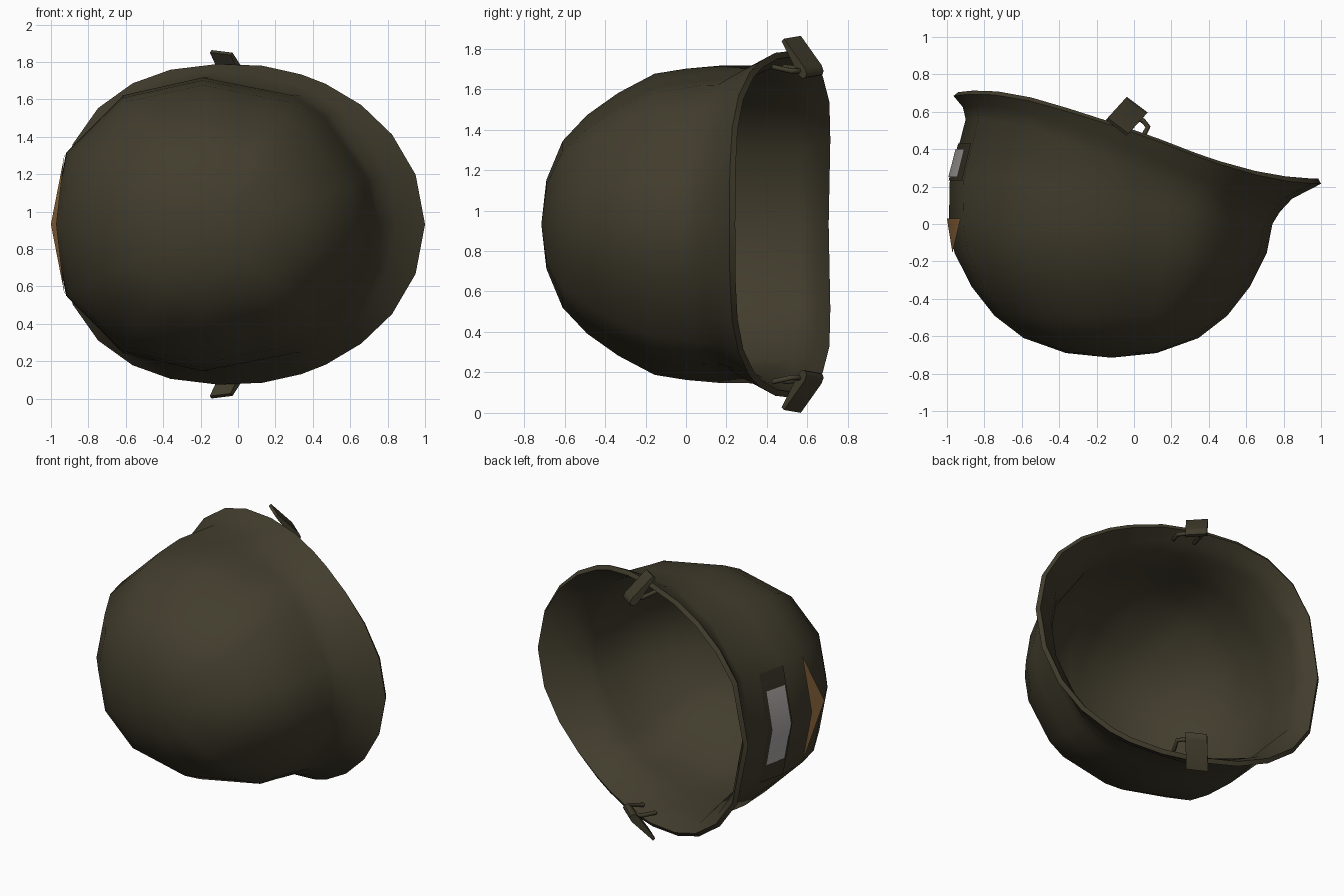
import bpy, bmesh, math
from mathutils import Vector

if "Cube" in bpy.data.objects:
    bpy.data.objects.remove(bpy.data.objects["Cube"])

ZC = 0.932  # mirror plane height


def material(name, rgb):
    m = bpy.data.materials.new(name)
    m.diffuse_color = (*rgb, 1)
    m.use_nodes = True
    m.node_tree.nodes["Principled BSDF"].inputs["Base Color"].default_value = m.diffuse_color
    return m


OLIVE = material("olive", (0.054, 0.046, 0.026))
DARK = material("dark olive", (0.044, 0.037, 0.022))
GREY = material("pale grey", (0.42, 0.39, 0.39))
BROWN = material("orange brown", (0.40, 0.20, 0.07))


def add_mesh(name, bm, mat, angle, solid=0.0):
    me = bpy.data.meshes.new(name)
    bm.to_mesh(me)
    bm.free()
    me.materials.append(mat)
    ob = bpy.data.objects.new(name, me)
    bpy.context.collection.objects.link(ob)
    bpy.ops.object.select_all(action='DESELECT')
    ob.select_set(True)
    bpy.context.view_layer.objects.active = ob
    if solid:
        mod = ob.modifiers.new("thickness", 'SOLIDIFY')
        mod.thickness = solid
        mod.offset = -1
        bpy.ops.object.modifier_apply(modifier=mod.name)
    bpy.ops.object.shade_smooth_by_angle(angle=math.radians(angle))
    return ob


# ---- shell rings: (centre x, front x, back x, half height, y front/side/back)
DOME = [(0.28, 0.22, -0.69), (0.54, 0.412, -0.61), (0.72, 0.54, -0.49),
        (0.86, 0.65, -0.335), (0.965, 0.745, -0.155), (1, 0.77, 0)]
RINGS = [(-0.12, -0.12 + 0.86 * u, -0.12 - 0.87 * u, h, y, y, y) for u, h, y in DOME]
RINGS += [(-0.12, 0.755, -0.985, 0.785, 0.025, 0.16, 0.23),   # wall
          (-0.09, 0.78, -0.90, 0.787, 0.065, 0.35, 0.56),     # neck
          (-0.06, 0.845, -0.915, 0.815, 0.135, 0.43, 0.625),  # flare
          (-0.03, 1.0, -0.965, 0.858, 0.215, 0.505, 0.685)]   # rim
half = [0, 18, 34, 48, 61, 69, 81, 93, 107, 121, 137, 154, 180]
ANGLES = half + [360 - a for a in half[-2:0:-1]]
N = len(ANGLES)
FACETS = [0, 18, 48, 61, 93, 121, 154, 180]  # coarser facets of the dome


def smooth_point(ring, deg):
    cx, fx, bx, hz, yf, ys, yb = ring
    c, s = math.cos(math.radians(deg)), math.sin(math.radians(deg))
    p = 1.0 if c > 0 else 2 / 2.37          # squarer towards the nape
    x = cx + (fx - cx if c > 0 else bx - cx) * abs(c) ** p
    z = math.copysign(abs(s) ** p, s) * hz if abs(s) > 1e-6 else 0
    y = ys + (yf - yb) / 2 * c + ((yf + yb) / 2 - ys) * c * c
    y -= (0.36 if c > 0 else 0.27) * (yb - yf) * c * (1 - c * c)  # S-curved edge line
    return Vector((x, y, ZC + z))


def ring_point(k, deg):
    ring = RINGS[k]
    if k >= 8:
        return smooth_point(ring, deg)
    d = deg if deg <= 180 else 360 - deg
    for a, b in zip(FACETS, FACETS[1:]):
        if a <= d <= b:
            p = smooth_point(ring, d)
            va, vb = smooth_point(ring, a), smooth_point(ring, b)
            p = va.lerp(vb, (d - a) / (b - a))
            break
    if deg > 180:
        p.z = 2 * ZC - p.z
    return p


bm = bmesh.new()
loops = [[bm.verts.new(ring_point(k, a)) for a in ANGLES] for k in range(len(RINGS))]
crown = bm.verts.new((-0.12, -0.715, ZC))
for i in range(N):
    j = (i + 1) % N
    bm.faces.new((crown, loops[0][i], loops[0][j]))
    for lo, hi in zip(loops, loops[1:]):
        bm.faces.new((lo[i], hi[i], hi[j], lo[j]))
bmesh.ops.recalc_face_normals(bm, faces=bm.faces[:])
add_mesh("helmet_shell", bm, OLIVE, 60, solid=0.032)


# ---- thin markings on the nape, following the two rear shell panels
def on_column(deg, y):
    pts = [ring_point(k, deg) for k in range(len(RINGS))]
    for a, b in zip(pts, pts[1:]):
        if a.y <= y <= b.y:
            return a.lerp(b, (y - a.y) / (b.y - a.y))
    return pts[-1]


def marking(name, mat, outline, lift):
    """outline: (fraction from centre to side column, y); built on both sides"""
    bm = bmesh.new()
    for deg in (154, 206):
        vs = []
        for f, y in outline:
            p = on_column(180, y).lerp(on_column(deg, y), f)
            vs.append(bm.verts.new(p + Vector((-lift, 0, 0))))
        bm.faces.new(vs)
    bmesh.ops.remove_doubles(bm, verts=bm.verts[:], dist=1e-4)
    bmesh.ops.recalc_face_normals(bm, faces=bm.faces[:])
    bm.faces.ensure_lookup_table()
    if bm.faces[0].normal.x > 0:
        bmesh.ops.reverse_faces(bm, faces=bm.faces[:])
    add_mesh(name, bm, mat, 60)


marking("patch_border", DARK, [(0, 0.232), (0.98, 0.232), (0.98, 0.43), (0, 0.43)], 0.007)
marking("grey_patch", GREY, [(0, 0.25), (0.66, 0.25), (0.66, 0.40), (0, 0.40)], 0.013)
marking("brown_marking", BROWN, [(0, 0.03), (0.98, 0.03), (0, -0.155)], 0.011)


# ---- chin strap ends and wire loops, mirrored top and bottom
def flip(p, up):
    return Vector(p) if up else Vector((p[0], p[1], 2 * ZC - p[2]))


TAB = [(0, -0.010), (0.20, -0.022), (0.23, -0.014), (0.24, 0.004),
       (0.23, 0.024), (0.20, 0.032), (0.15, 0.026), (0, 0.010)]
START = Vector((-0.09, 0.52, 1.85))
LONG = Vector((0.10, 0.11, -0.175)).normalized()
WIDE = Vector((0.12, -0.09, -0.015)).normalized()
NORM = LONG.cross(WIDE).normalized()
for up, side in ((True, "left"), (False, "right")):
    bm = bmesh.new()
    ends = []
    for w in (-0.07, 0.07):
        ends.append([bm.verts.new(flip(START + LONG * l + NORM * t + WIDE * w, up)) for l, t in TAB])
    for i in range(len(TAB)):
        j = (i + 1) % len(TAB)
        bm.faces.new((ends[0][i], ends[0][j], ends[1][j], ends[1][i]))
    bm.faces.new(ends[0])
    bm.faces.new(ends[1])
    bmesh.ops.recalc_face_normals(bm, faces=bm.faces[:])
    add_mesh("strap_end_" + side, bm, OLIVE, 50)

    cu = bpy.data.curves.new("wire_loop_" + side, 'CURVE')
    cu.dimensions = '3D'
    cu.bevel_depth = 0.014
    cu.bevel_resolution = 1
    cu.use_fill_caps = True
    path = [(-0.10, 0.48, 1.71), (-0.07, 0.58, 1.70), (-0.04, 0.605, 1.695),
            (0.05, 0.55, 1.69), (0.075, 0.52, 1.69), (0.03, 0.43, 1.71)]
    sp = cu.splines.new('POLY')
    sp.points.add(len(path) - 1)
    for pt, p in zip(sp.points, path):
        pt.co = (*flip(p, up), 1)
    cu.materials.append(OLIVE)
    bpy.context.collection.objects.link(bpy.data.objects.new("wire_loop_" + side, cu))
